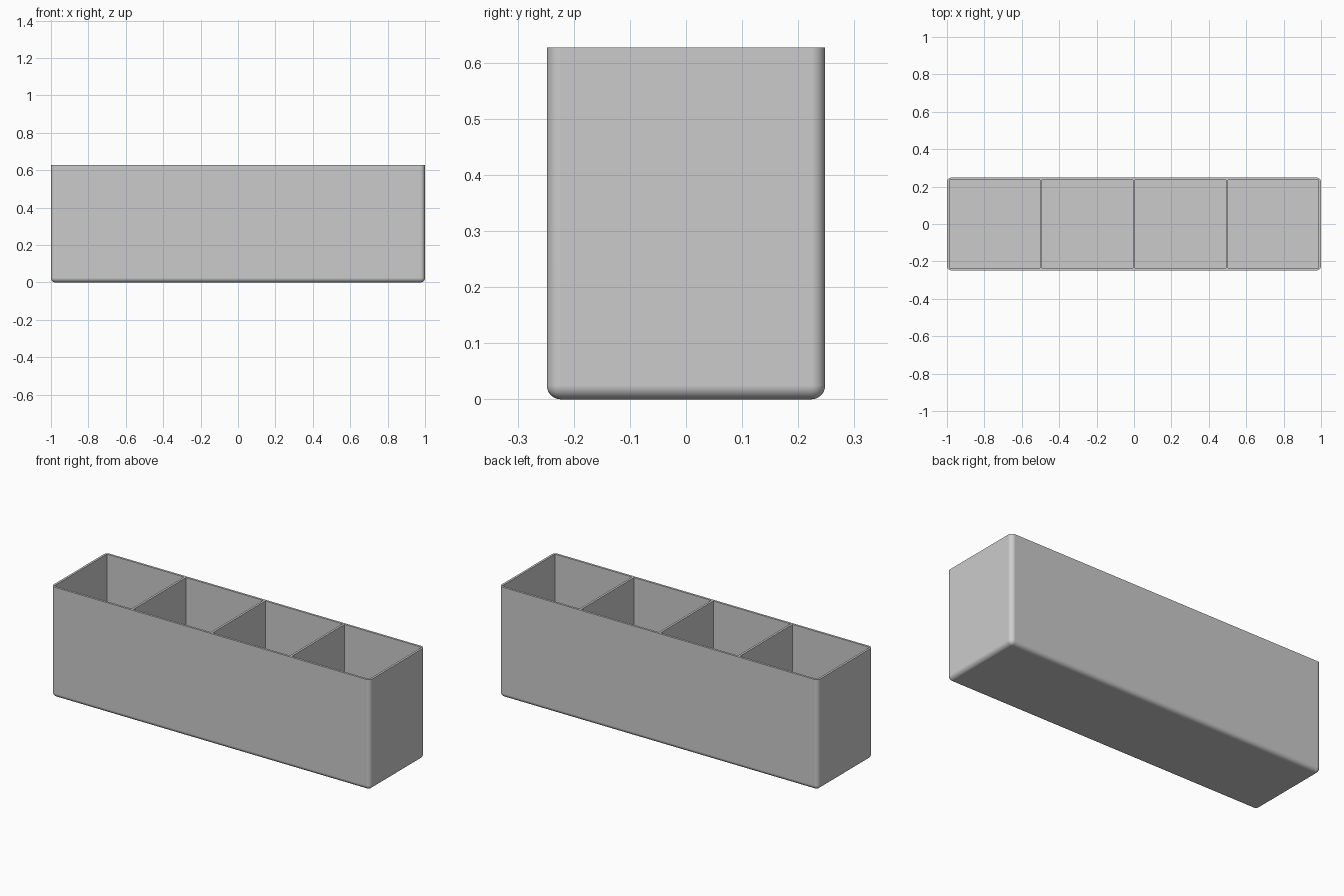
import bpy
import bmesh
from mathutils import Matrix, Vector

cube = bpy.data.objects.get("Cube")
if cube:
    bpy.data.objects.remove(cube, do_unlink=True)

LENGTH, DEPTH, HEIGHT = 2.0, 0.496, 0.627
WALL, RADIUS, CELLS = 0.0125, 0.025, 4


def add_box(bm, low, high):
    low, high = Vector(low), Vector(high)
    matrix = Matrix.Translation((low + high) / 2) @ Matrix.Diagonal((*(high - low), 1))
    bmesh.ops.create_cube(bm, size=1, matrix=matrix)


def make_object(name, bm):
    mesh = bpy.data.meshes.new(name)
    bm.to_mesh(mesh)
    bm.free()
    obj = bpy.data.objects.new(name, mesh)
    bpy.context.collection.objects.link(obj)
    return obj


# Outer block with rounded upright and bottom edges, sharp top rim
bm = bmesh.new()
add_box(bm, (-LENGTH / 2, -DEPTH / 2, 0), (LENGTH / 2, DEPTH / 2, HEIGHT))
rounded = [e for e in bm.edges if any(v.co.z < HEIGHT / 2 for v in e.verts)]
bmesh.ops.bevel(bm, geom=rounded, offset=RADIUS, segments=8, profile=0.5, affect='EDGES')
organizer = make_object("divided_box", bm)

# Pockets that leave the walls, floor and dividers
bm = bmesh.new()
pocket = (LENGTH - WALL * (CELLS + 1)) / CELLS
for i in range(CELLS):
    x = -LENGTH / 2 + WALL + i * (pocket + WALL)
    add_box(bm, (x, -DEPTH / 2 + WALL, WALL), (x + pocket, DEPTH / 2 - WALL, HEIGHT + 0.1))
cutter = make_object("pocket_cutter", bm)
cutter.hide_render = True

bpy.ops.object.select_all(action='DESELECT')
organizer.select_set(True)
bpy.context.view_layer.objects.active = organizer
cut = organizer.modifiers.new("pockets", 'BOOLEAN')
cut.operation = 'DIFFERENCE'
cut.solver = 'EXACT'
cut.object = cutter
bpy.ops.object.modifier_apply(modifier=cut.name)
bpy.data.objects.remove(cutter, do_unlink=True)

# Plain grey finish
grey = bpy.data.materials.new("light_grey")
grey.use_nodes = True
grey.diffuse_color = (0.6, 0.6, 0.6, 1)
grey.node_tree.nodes["Principled BSDF"].inputs["Base Color"].default_value = (0.6, 0.6, 0.6, 1)
organizer.data.materials.clear()
organizer.data.materials.append(grey)

# Smooth roundings, flat panels
bpy.ops.object.shade_smooth_by_angle(angle=0.6)
normals = organizer.modifiers.new("flat_panels", 'WEIGHTED_NORMAL')
normals.keep_sharp = True
